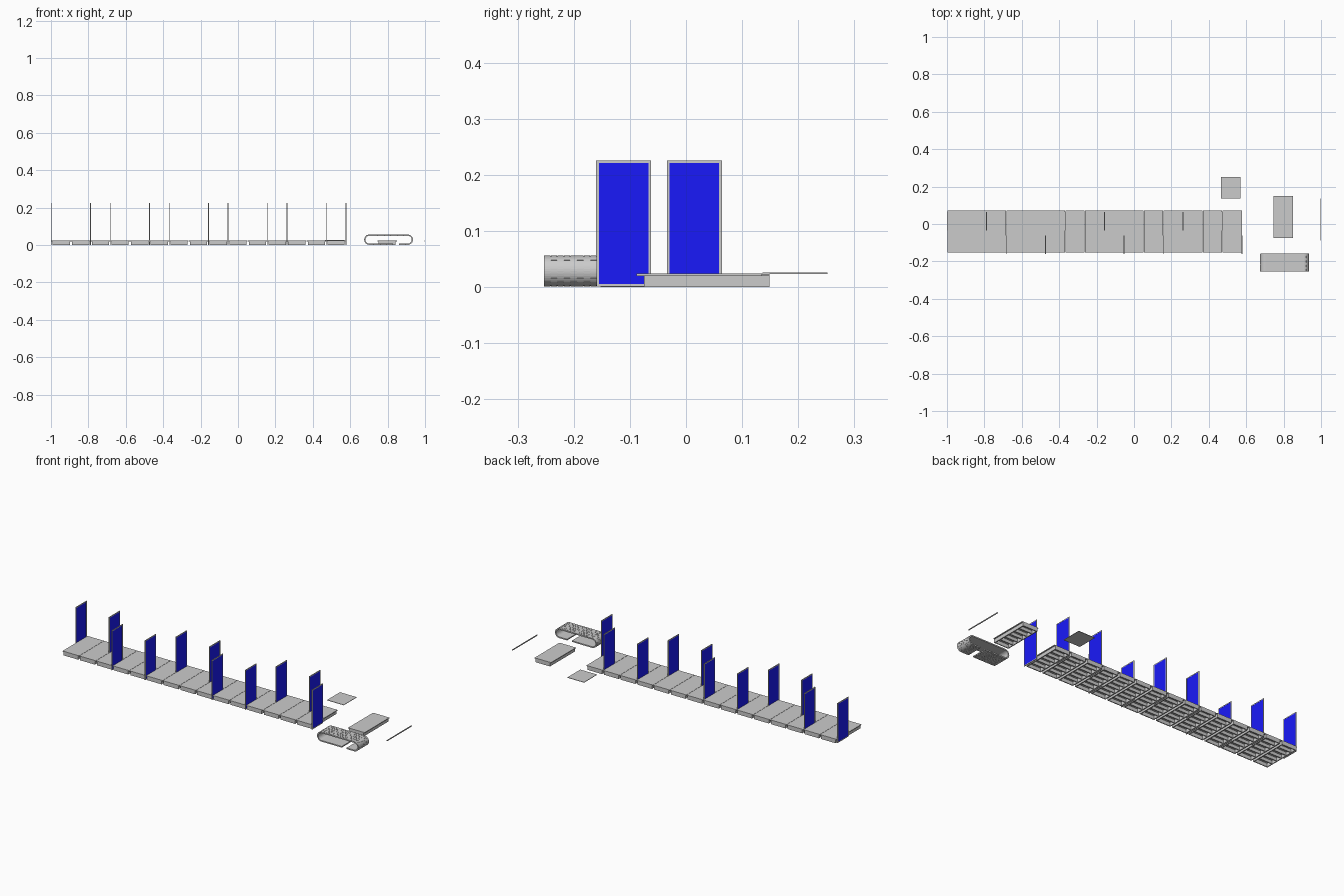
import bpy, bmesh, math

if "Cube" in bpy.data.objects:
    bpy.data.objects.remove(bpy.data.objects["Cube"])

blue = bpy.data.materials.new("blue_panel")
blue.diffuse_color = (0.01, 0.01, 0.95, 1)
blue.use_nodes = True
blue.node_tree.nodes["Principled BSDF"].inputs["Base Color"].default_value = blue.diffuse_color


def box(bm, x0, x1, y0, y1, z0, z1):
    v = [bm.verts.new((x, y, z)) for x in (x0, x1) for y in (y0, y1) for z in (z0, z1)]
    for f in ((0, 1, 3, 2), (4, 6, 7, 5), (0, 4, 5, 1), (2, 3, 7, 6), (0, 2, 6, 4), (1, 5, 7, 3)):
        bm.faces.new([v[i] for i in f])


def finish(bm, name, mat=None):
    bmesh.ops.recalc_face_normals(bm, faces=bm.faces[:])
    me = bpy.data.meshes.new(name)
    bm.to_mesh(me)
    bm.free()
    ob = bpy.data.objects.new(name, me)
    bpy.context.collection.objects.link(ob)
    if mat:
        me.materials.append(mat)
    return ob


def boxes(name, items, mat=None):
    bm = bmesh.new()
    for b in items:
        box(bm, *b)
    return finish(bm, name, mat)


PITCH, L = 0.105, 0.224


# Platform: top plate over a hollow body with cross ribs, open underneath
def platform(name, cx, cy):
    y0, y1 = cy - L / 2, cy + L / 2
    w, t, top = 0.046, 0.005, 0.0195
    parts = [(cx - 0.0518, cx + 0.0518, y0, y1, top, 0.0235),
             (cx - w, cx - w + t, y0, y1, 0, top),
             (cx + w - t, cx + w, y0, y1, 0, top)]
    n = 6
    for i in range(n + 1):
        y = y0 + (L - t) * i / n
        parts.append((cx - w + t, cx + w - t, y, y + t, 0 if i in (0, n) else 0.002, top))
    boxes(name, parts)


for k in range(15):
    platform(f"platform_{k + 1}", -0.998 + PITCH * (k + 0.5), -0.04)
platform("spare_platform", 0.797, 0.037)


# Upright panels: grey frame around a blue sheet
def panel(n, x, y0, y1):
    z0, z1, b, h = 0.001, 0.226, 0.005, 0.002
    boxes(f"panel_frame_{n}", [(x - h, x + h, y0, y0 + b, z0, z1),
                               (x - h, x + h, y1 - b, y1, z0, z1),
                               (x - h, x + h, y0 + b, y1 - b, z0, z0 + b),
                               (x - h, x + h, y0 + b, y1 - b, z1 - b, z1)])
    boxes(f"panel_sheet_{n}", [(x - 0.0016, x + 0.0016, y0 + b, y1 - b, z0 + b, z1 - b)], blue)


for n, k in enumerate((0, 2, 3, 5, 6, 8, 9, 11, 12, 14, 15)):
    x = -0.998 + PITCH * k
    if n % 4 < 2:
        panel(n + 1, x, -0.034, 0.064)
    else:
        panel(n + 1, x, -0.16, -0.062)

# Loose thin plate and loose strip
boxes("loose_plate", [(0.465, 0.57, 0.136, 0.252, 0.0235, 0.026)])
boxes("loose_strip", [(0.996, 1.0, -0.088, 0.135, 0.0195, 0.0245)])

# Belt path: a flattened loop with a gap in its lower run
XL, XR, R, ZC = 0.702, 0.908, 0.0275, 0.0285
GAP0, GAP1 = 0.83, 0.86
RUNS = (GAP0 - XL, math.pi * R, XR - XL, math.pi * R, XR - GAP1)
TOTAL = sum(RUNS)


def path(s, off):
    r = R + off
    a, b, c, d, e = RUNS
    if s < a:
        return GAP0 - s, ZC - r
    s -= a
    if s < b:
        t = s / R
        return XL - r * math.sin(t), ZC - r * math.cos(t)
    s -= b
    if s < c:
        return XL + s, ZC + r
    s -= c
    if s < d:
        t = s / R
        return XR + r * math.sin(t), ZC + r * math.cos(t)
    return XR - (s - d), ZC - r


def sweep(bm, s0, s1, y0, y1, lo, hi, n):
    rings = []
    for i in range(n + 1):
        s = s0 + (s1 - s0) * i / n
        ring = []
        for off, y in ((lo, y0), (hi, y0), (hi, y1), (lo, y1)):
            x, z = path(s, off)
            ring.append(bm.verts.new((x, y, z)))
        rings.append(ring)
    for p, q in zip(rings, rings[1:]):
        for j in range(4):
            bm.faces.new((p[j], p[(j + 1) % 4], q[(j + 1) % 4], q[j]))
    bm.faces.new(rings[0])
    bm.faces.new(rings[-1])


# Belt core and staggered links on its outside
bm = bmesh.new()
sweep(bm, 0, TOTAL, -0.253, -0.159, -0.007, -0.001, 120)
finish(bm, "belt_core")
bm = bmesh.new()
lanes, links = 8, 32
lw, step = 0.094 / lanes, TOTAL / links
for j in range(lanes):
    y = -0.253 + lw * j
    for i in range(links + j % 2):
        a = max(0, (i - 0.5 * (j % 2)) * step)
        b = min(TOTAL, (i + 1 - 0.5 * (j % 2)) * step)
        sweep(bm, a + 0.0005, b - 0.0005, y + 0.0003, y + lw - 0.0003, -0.0012, 0, 4)
finish(bm, "belt_links")
